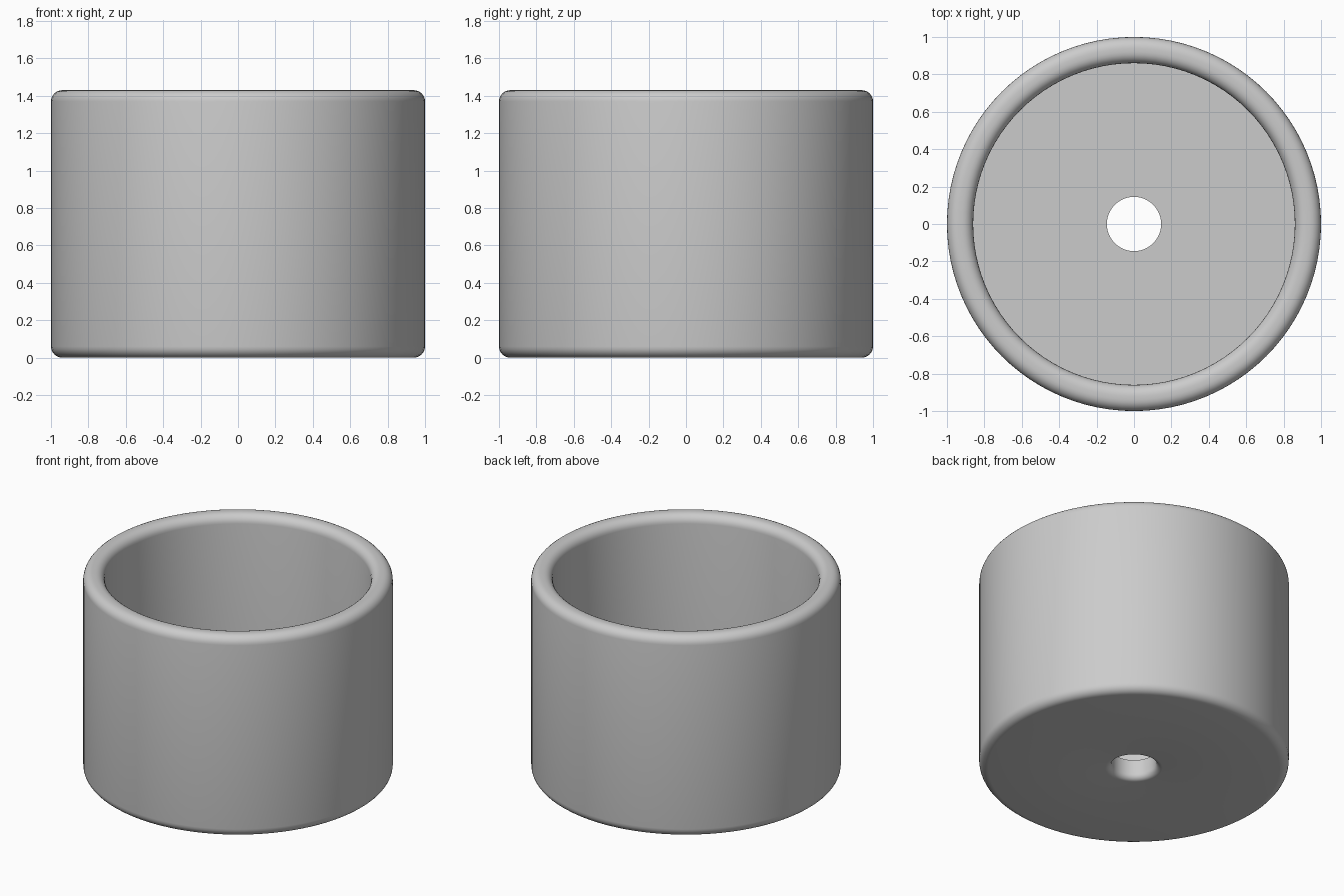
import bpy
import bmesh
from math import cos, sin, pi, radians
from mathutils import Vector, Matrix

cube = bpy.data.objects.get("Cube")
if cube:
    bpy.data.objects.remove(cube, do_unlink=True)

HEIGHT, OUTER, INNER = 1.43, 1.0, 0.86
FLOOR, HOLE, FILLET = 0.14, 0.145, 0.06
FLARE = 0.04
SEGMENTS = 96


def arc(r, z, radius, start, end, steps=6):
    """Rounded corner in the profile, angles in degrees."""
    angles = [radians(start + (end - start) * i / steps) for i in range(steps + 1)]
    return [(r + radius * cos(a), z + radius * sin(a)) for a in angles]


# One plain grey material
grey = bpy.data.materials.new("plain_grey")
grey.use_nodes = True
colour = (0.6, 0.6, 0.6, 1)
grey.diffuse_color = colour
grey.node_tree.nodes["Principled BSDF"].inputs["Base Color"].default_value = colour

# Closed wall section: flared hole, underside, wall, rounded rim, floor
profile = [(HOLE, FLOOR)]
profile += arc(HOLE + FLARE, FLARE, FLARE, 180, 270)
profile += arc(OUTER - FILLET, FILLET, FILLET, -90, 0)
profile += arc(OUTER - FILLET, HEIGHT - FILLET, FILLET, 0, 90)
profile += arc(INNER + FILLET, HEIGHT - FILLET, FILLET, 90, 180)
profile += [(INNER, FLOOR)]

# Spin the section into the cup
bm = bmesh.new()
verts = [bm.verts.new((r, 0, z)) for r, z in profile]
edges = [bm.edges.new((a, b)) for a, b in zip(verts, verts[1:] + verts[:1])]
bmesh.ops.spin(bm, geom=verts + edges, cent=(0, 0, 0), axis=(0, 0, 1),
               angle=2 * pi, steps=SEGMENTS, use_merge=True)
bmesh.ops.remove_doubles(bm, verts=bm.verts[:], dist=0.0001)
bmesh.ops.recalc_face_normals(bm, faces=bm.faces[:])
mesh = bpy.data.meshes.new("round_cup")
bm.to_mesh(mesh)
bm.free()
mesh.materials.append(grey)

cup = bpy.data.objects.new("round_cup", mesh)
bpy.context.collection.objects.link(cup)
bpy.ops.object.select_all(action='DESELECT')
cup.select_set(True)
bpy.context.view_layer.objects.active = cup
bpy.ops.object.shade_smooth_by_angle(angle=radians(35))
